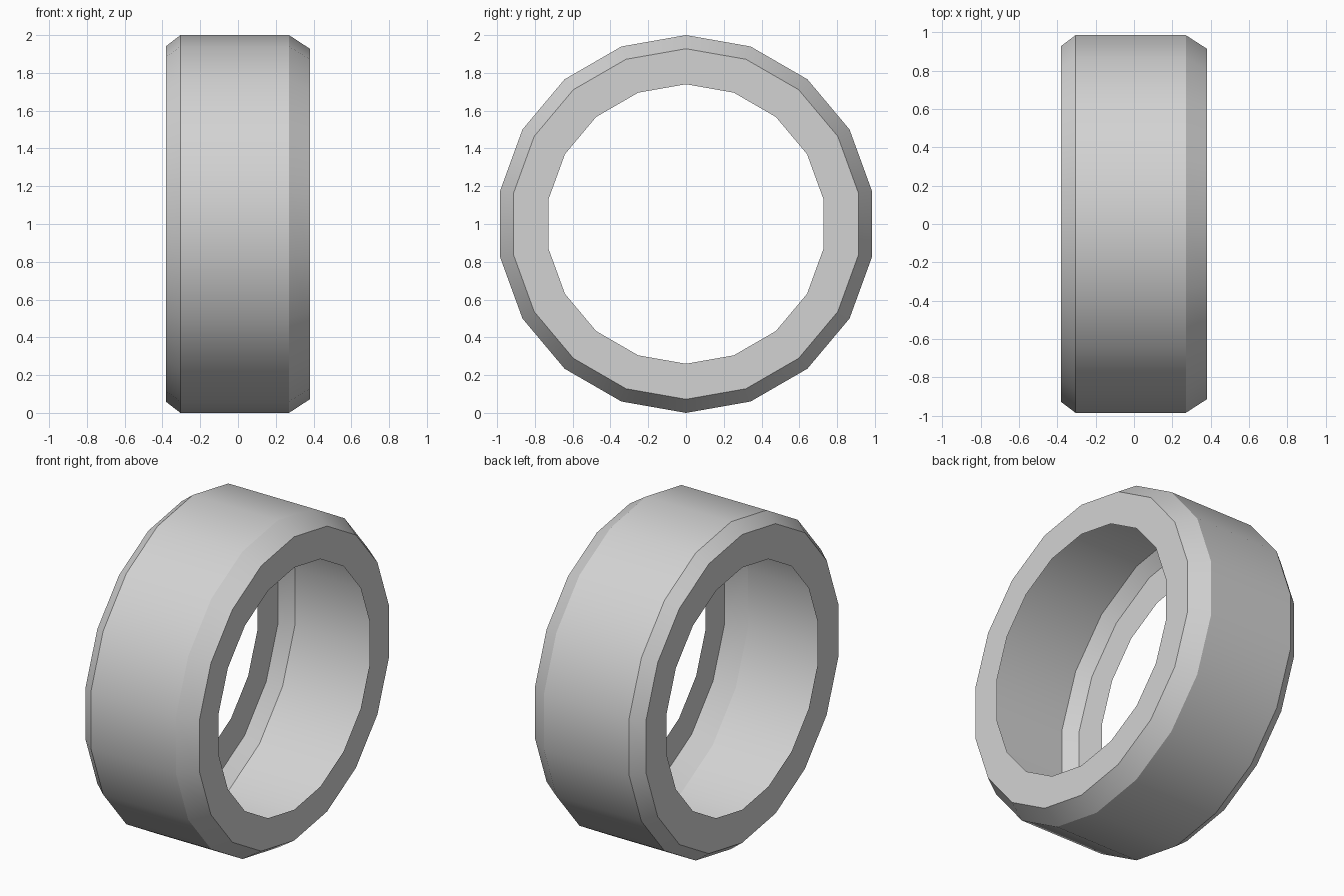
import bpy
import bmesh
import math
from mathutils import Vector

cube = bpy.data.objects.get("Cube")
if cube:
    bpy.data.objects.remove(cube, do_unlink=True)

SIDES = 18

# Half section of the hollow tyre, as (x, radius)
PROFILE = [(-0.38, 0.74), (-0.38, 0.942), (-0.305, 1.0),
           (0.27, 1.0), (0.38, 0.928), (0.38, 0.74)]

# Plain grey rubber
grey = bpy.data.materials.new("plain_grey")
grey.use_nodes = True
colour = (0.65, 0.65, 0.65, 1)
grey.diffuse_color = colour
grey.node_tree.nodes["Principled BSDF"].inputs["Base Color"].default_value = colour

# Tyre shell: the section is spun around the axle, leaving the inside open
bm = bmesh.new()
verts = [bm.verts.new((x, 0, r)) for x, r in PROFILE]
edges = [bm.edges.new(pair) for pair in zip(verts, verts[1:])]
bmesh.ops.spin(bm, geom=verts + edges, cent=(0, 0, 0), axis=(1, 0, 0),
               angle=math.tau, steps=SIDES, use_merge=True)
bmesh.ops.remove_doubles(bm, verts=bm.verts, dist=0.001)

# Make every face point away from the middle of the hollow section
bm.normal_update()
for face in bm.faces:
    c = face.calc_center_median()
    core = Vector((0, c.y, c.z)).normalized() * 0.8
    if face.normal.dot(c - core) < 0:
        face.normal_flip()
bmesh.ops.translate(bm, verts=bm.verts, vec=(0, 0, 1))

mesh = bpy.data.meshes.new("tyre_shell")
bm.to_mesh(mesh)
bm.free()
mesh.materials.append(grey)
tyre = bpy.data.objects.new("tyre_shell", mesh)
bpy.context.collection.objects.link(tyre)

# Smooth around the tread, crisp at the shoulders
bpy.ops.object.select_all(action='DESELECT')
tyre.select_set(True)
bpy.context.view_layer.objects.active = tyre
bpy.ops.object.shade_smooth_by_angle(angle=math.radians(30))
